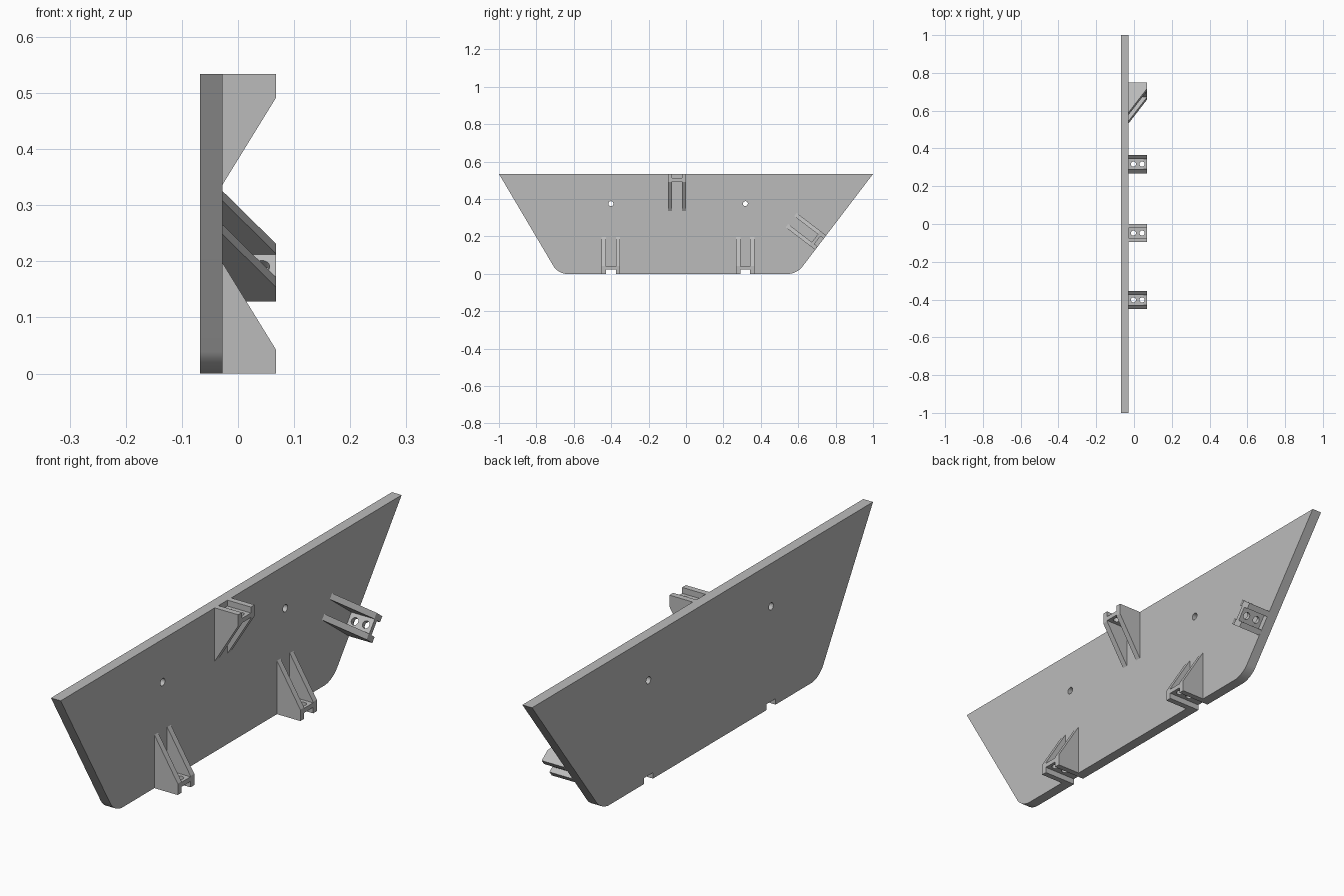
import bpy, bmesh, math
from mathutils import Matrix, Vector

if "Cube" in bpy.data.objects:
    bpy.data.objects.remove(bpy.data.objects["Cube"])

BACK, FACE, OUT = -0.068, -0.028, 0.068      # plate back, plate face, bracket tip
HEIGHT = 0.534
WIDTH, INNER = 0.097, 0.053                  # bracket outer and channel widths
SHELF_LOW, SHELF_HIGH = 0.022, 0.039

grey = bpy.data.materials.new("light grey")
grey.use_nodes = True
grey.diffuse_color = (0.5, 0.5, 0.5, 1)
grey.node_tree.nodes["Principled BSDF"].inputs["Base Color"].default_value = grey.diffuse_color


def make_object(name, bm):
    bmesh.ops.recalc_face_normals(bm, faces=bm.faces)
    mesh = bpy.data.meshes.new(name)
    bm.to_mesh(mesh)
    bm.free()
    mesh.materials.append(grey)
    obj = bpy.data.objects.new(name, mesh)
    bpy.context.collection.objects.link(obj)
    return obj


def prism(name, points, depth, round_corners=(), tangent=0.045):
    """Extrude a flat outline, optionally rounding some of its corners."""
    bm = bmesh.new()
    verts = [bm.verts.new(p) for p in points]
    bm.faces.new(verts)
    if round_corners:
        bmesh.ops.bevel(bm, geom=[verts[i] for i in round_corners], offset=tangent,
                        segments=10, profile=0.5, affect='VERTICES')
    ext = bmesh.ops.extrude_face_region(bm, geom=bm.faces[:])
    bmesh.ops.translate(bm, vec=depth,
                        verts=[v for v in ext["geom"] if isinstance(v, bmesh.types.BMVert)])
    return make_object(name, bm)


def box(low, high):
    low, high = Vector(low), Vector(high)
    bm = bmesh.new()
    bmesh.ops.create_cube(bm, size=1, matrix=Matrix.Translation((low + high) / 2)
                          @ Matrix.Diagonal((*(high - low), 1)))
    return make_object("cutter", bm)


def rod(centre, radius, length, turn=Matrix()):
    bm = bmesh.new()
    bmesh.ops.create_cone(bm, cap_ends=True, segments=24, radius1=radius, radius2=radius,
                          depth=length, matrix=Matrix.Translation(centre) @ turn)
    return make_object("cutter", bm)


def carve(obj, cutters):
    """Subtract the cutters, bake the result and remove the cutters."""
    for cutter in cutters:
        mod = obj.modifiers.new("cut", 'BOOLEAN')
        mod.operation, mod.solver, mod.object = 'DIFFERENCE', 'EXACT', cutter
    bpy.context.view_layer.update()
    baked = bpy.data.meshes.new_from_object(
        obj.evaluated_get(bpy.context.evaluated_depsgraph_get()))
    obj.modifiers.clear()
    obj.data = baked
    for cutter in cutters:
        bpy.data.objects.remove(cutter)


# Plate with rounded lower corners, screw holes and bottom notches
LOWER_Y = (-0.402, 0.317)
plate = prism("plate", [(BACK, -1, HEIGHT), (BACK, -0.684, 0), (BACK, 0.593, 0), (BACK, 1, HEIGHT)],
              (FACE - BACK, 0, 0), round_corners=(1, 2))
sideways = Matrix.Rotation(math.pi / 2, 4, 'Y')
cuts = []
for y in LOWER_Y:
    cuts.append(rod((BACK, y, 0.375), 0.0135, 0.3, sideways))
    cuts.append(box((-0.2, y - INNER / 2, -0.1), (0, y + INNER / 2, SHELF_LOW)))
carve(plate, cuts)

# Bracket: two gusset walls joined by a drilled shelf
bracket = prism("lower_bracket_1",
                [(FACE, -WIDTH / 2, 0), (OUT, -WIDTH / 2, 0),
                 (OUT, -WIDTH / 2, 0.042), (FACE, -WIDTH / 2, 0.198)], (0, WIDTH, 0))
carve(bracket, [
    box((-0.2, -INNER / 2, -0.1), (0.2, INNER / 2, SHELF_LOW)),
    box((-0.2, -INNER / 2, SHELF_HIGH), (0.2, INNER / 2, 0.4)),
    rod((-0.003, 0, 0.03), 0.0135, 0.1),
    rod((0.043, 0, 0.03), 0.0135, 0.1)])

# Place the brackets around the plate edge, each pointing inward
slant = math.atan2(HEIGHT, 1 - 0.593)
places = [("lower_bracket_1", LOWER_Y[0], 0, 0),
          ("lower_bracket_2", LOWER_Y[1], 0, 0),
          ("upper_bracket", -0.048, HEIGHT, math.pi),
          ("slanted_bracket", 0.72, 0.167, slant)]
parts = [plate]
for name, y, z, angle in places:
    obj = bracket
    if name != bracket.name:
        obj = bpy.data.objects.new(name, bracket.data.copy())
        bpy.context.collection.objects.link(obj)
    obj.location = (0, y, z)
    obj.rotation_euler = (angle, 0, 0)
    parts.append(obj)

# Smooth only the rounded corners and holes
bpy.ops.object.select_all(action='DESELECT')
for obj in parts:
    obj.select_set(True)
bpy.context.view_layer.objects.active = plate
bpy.ops.object.shade_smooth_by_angle(angle=math.radians(30))
